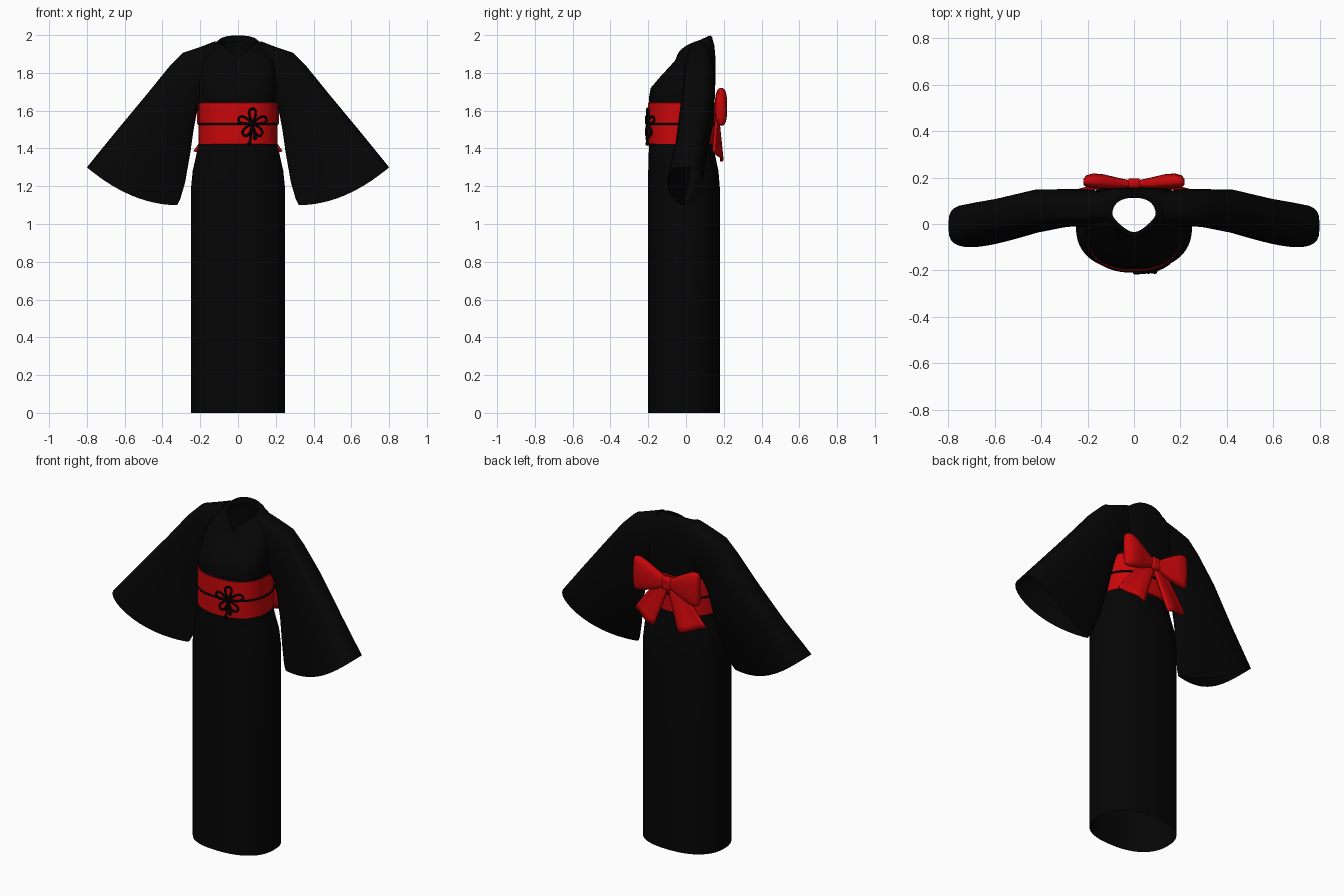
import bpy, bmesh, math
from math import sin, cos, pi
from mathutils import Vector

if "Cube" in bpy.data.objects:
    bpy.data.objects.remove(bpy.data.objects["Cube"])


def material(name, rgb):
    m = bpy.data.materials.new(name)
    m.diffuse_color = (*rgb, 1)
    m.use_nodes = True
    m.node_tree.nodes["Principled BSDF"].inputs["Base Color"].default_value = m.diffuse_color
    return m


BLACK = material("black cloth", (0.0015, 0.0015, 0.0015))
CORD = material("black cord", (0.0008, 0.0008, 0.0008))
RED = material("red silk", (0.58, 0.002, 0.003))


def spow(v, e):
    return math.copysign(abs(v) ** e, v)


def finish(ob, mat, angle=50):
    ob.data.materials.append(mat)
    bpy.ops.object.select_all(action='DESELECT')
    ob.select_set(True)
    bpy.context.view_layer.objects.active = ob
    bpy.ops.object.shade_smooth_by_angle(angle=math.radians(angle))
    return ob


def loft(name, rings, mat, cap=False, closed=True, thick=0):
    """Skin a list of equal-length point loops."""
    bm = bmesh.new()
    rows = [[bm.verts.new(p) for p in r] for r in rings]
    n = len(rows[0])
    for a, b in zip(rows, rows[1:]):
        for i in range(n if closed else n - 1):
            j = (i + 1) % n
            bm.faces.new((a[i], a[j], b[j], b[i]))
    if cap:
        bm.faces.new(rows[0][::-1])
        bm.faces.new(rows[-1])
    bmesh.ops.recalc_face_normals(bm, faces=bm.faces[:])
    me = bpy.data.meshes.new(name)
    bm.to_mesh(me)
    bm.free()
    ob = bpy.data.objects.new(name, me)
    bpy.context.collection.objects.link(ob)
    if thick:
        s = ob.modifiers.new("thickness", 'SOLIDIFY')
        s.thickness = thick
        s.offset = 0
    return finish(ob, mat)


def cord(name, pts, radius=.006, cyclic=False):
    cu = bpy.data.curves.new(name, 'CURVE')
    cu.dimensions = '3D'
    cu.bevel_depth = radius
    cu.bevel_resolution = 2
    cu.use_fill_caps = True
    sp = cu.splines.new('POLY')
    sp.points.add(len(pts) - 1)
    for p, q in zip(sp.points, pts):
        p.co = (*q, 1)
    sp.use_cyclic_u = cyclic
    sp.use_smooth = True
    ob = bpy.data.objects.new(name, cu)
    bpy.context.collection.objects.link(ob)
    cu.materials.append(CORD)
    return ob


def body_ring(hx, yf, yb, zf, zb, back=.85, vee=0, n=64, e=.85):
    """Oval round the body: own height at front and back, squarer back, V-pinched front."""
    out = []
    for i in range(n):
        a = 2 * pi * i / n
        k = e if cos(a) > 0 else back
        y = (yf + yb) / 2 - spow(cos(a), k) * (yb - yf) / 2
        x = hx * spow(sin(a), k) * (1 - vee * max(0, cos(a)))
        f = max(0, (1 - cos(a)) / 2) ** 0.5
        out.append((x, y, zf + (zb - zf) * f))
    return out


# Robe body: straight skirt, waist, sloping chest, flat upper back and open V neck
loft("robe_body", [body_ring(*r) for r in (
    (.25, -.2, .18, 0, 0), (.25, -.2, .18, .6, .6), (.25, -.2, .18, 1.18, 1.18),
    (.24, -.2, .172, 1.28, 1.28), (.222, -.198, .155, 1.36, 1.36),
    (.205, -.195, .145, 1.43, 1.43), (.204, -.197, .15, 1.64, 1.64, .8),
    (.207, -.197, .153, 1.665, 1.67, .7),
    (.205, -.187, .155, 1.72, 1.74, .6), (.2, -.135, .156, 1.78, 1.82, .55),
    (.19, -.09, .155, 1.825, 1.89, .6, .05), (.16, -.062, .15, 1.85, 1.945, .7, .15),
    (.125, -.05, .14, 1.862, 1.98, .85, .35), (.1, -.045, .13, 1.87, 1.995, .85, .5))], BLACK)

# Neck band
loft("collar", [body_ring(*r, .85, v) for *r, v in (
    (.13, -.06, .142, 1.85, 1.982, .35), (.105, -.05, .131, 1.875, 1.998, .48),
    (.093, -.036, .116, 1.872, 1.994, .52), (.093, -.034, .113, 1.84, 1.965, .52))], BLACK)

# Wide sleeves: upper edge, lower edge, front y, back y, hem sag, taper to lower edge, roundness
SLEEVE = (((.12, 1.968), (.16, 1.66), .0, .14, 0, 0, .6),
          ((.2, 1.937), (.195, 1.64), -.01, .15, 0, 0, .55),
          ((.29, 1.907), (.22, 1.58), -.01, .15, 0, .05, .6),
          ((.36, 1.838), (.235, 1.5), -.015, .15, 0, .15, .65),
          ((.48, 1.69), (.252, 1.38), -.033, .149, .01, .35, .7),
          ((.65, 1.485), (.28, 1.22), -.058, .112, .03, .6, .7),
          ((.75, 1.362), (.305, 1.135), -.088, .095, .045, .78, .65),
          ((.8, 1.3), (.322, 1.1), -.1, .085, .05, .85, .6))


def sleeve_ring(p, q, yf, yb, sag, taper, e, side, n=40):
    ang = [2 * pi * i / n for i in range(n)]
    wid = [spow(sin(a), e) * (1 + taper * cos(a)) for a in ang]
    top = max(wid)
    out = []
    for a, w in zip(ang, wid):
        t = cos(a)
        x = (p[0] + q[0]) / 2 + t * (p[0] - q[0]) / 2
        z = (p[1] + q[1]) / 2 + t * (p[1] - q[1]) / 2 - sag * (1 - t * t)
        out.append((side * x, (yf + yb) / 2 - w / top * (yb - yf) / 2, z))
    return out


for side, label in ((1, "right"), (-1, "left")):
    loft(label + "_sleeve", [sleeve_ring(*s, side) for s in SLEEVE], BLACK)

# Sash with slightly turned-in edges
SASH = ((.2, -.192, .146, 1.42), (.209, -.201, .154, 1.424),
        (.208, -.203, .156, 1.53), (.208, -.201, .157, 1.641), (.199, -.19, .147, 1.645))
loft("sash", [body_ring(a, b, c, z, z) for a, b, c, z in SASH], RED)

# Cord round the sash
cord("sash_cord", body_ring(.209, -.204, .157, 1.53, 1.53), .006, True)


def sash_front(x):
    return -.024 - .182 * (1 - (abs(x) / .21) ** 2.35) ** .425


# Flower knot: five teardrop loops, two tails with beads
CX, CZ = .077, 1.533
for k in range(5):
    ang = pi / 2 + k * 2 * pi / 5
    pts = []
    for i in range(20):
        t = 2 * pi * i / 20
        u = .042 - .036 * cos(t)
        v = .025 * sin(t) * (.65 - .35 * cos(t))
        x = CX + u * cos(ang) - v * sin(ang)
        z = CZ + u * sin(ang) + v * cos(ang)
        pts.append((x, sash_front(x) - .005, z))
    cord(f"knot_petal_{k + 1}", pts, .006, True)
for name, xe, ze in (("short", .09, 1.455), ("long", .062, 1.425)):
    pts = [(CX + (xe - CX) * t / 4, sash_front(CX) - .006, CZ + (ze - CZ) * t / 4)
           for t in range(5)]
    cord(name + "_knot_tail", pts)
    bpy.ops.mesh.primitive_uv_sphere_add(segments=12, ring_count=8, radius=.011,
                                         location=pts[-1])
    bpy.context.object.name = name + "_tail_bead"
    finish(bpy.context.object, CORD)
bpy.ops.mesh.primitive_uv_sphere_add(segments=12, ring_count=8, radius=.012,
                                     location=(CX, sash_front(CX) - .003, CZ))
bpy.context.object.name = "knot_centre"
finish(bpy.context.object, CORD)

# Bow loops (x, centre y, centre z, half height, half thickness) and hanging tails
LOOP = ((.0, .172, 1.605, .028, .014), (.035, .174, 1.605, .036, .018),
        (.08, .177, 1.61, .06, .025), (.13, .183, 1.616, .083, .031),
        (.175, .186, 1.62, .1, .032), (.205, .184, 1.62, .099, .026),
        (.217, .182, 1.62, .088, .013))
for side, label in ((1, "right"), (-1, "left")):
    rings = [[(side * x, y + ht * spow(sin(2 * pi * i / 32), .7),
               z + hh * spow(cos(2 * pi * i / 32), .75)) for i in range(32)]
             for x, y, z, hh, ht in LOOP]
    loft(label + "_bow_loop", rings, RED, cap=True)

    rows = []
    for j in range(9):
        t = j / 8
        inner = Vector((-.005 + .088 * t, .166 + .022 * t, 1.59 - .258 * t))
        outer = Vector((.04 + .195 * t ** .75, .166 - .02 * t, 1.6 - .215 * t))
        row = []
        for i in range(9):
            p = inner.lerp(outer, i / 8)
            p.y += .007 * t * sin(i / 8 * 2 * pi) + .01 * t * sin(i / 8 * pi)
            row.append((side * p.x, p.y, p.z))
        rows.append(row)
    loft(label + "_bow_tail", rows, RED, closed=False, thick=.014)

# Bow knot
bpy.ops.mesh.primitive_cube_add(size=1, location=(0, .176, 1.603))
knot = bpy.context.object
knot.name = "bow_knot"
knot.scale = (.06, .042, .075)
bpy.ops.object.transform_apply(location=False, rotation=False, scale=True)
bev = knot.modifiers.new("rounding", 'BEVEL')
bev.width = .015
bev.segments = 3
finish(knot, RED)
